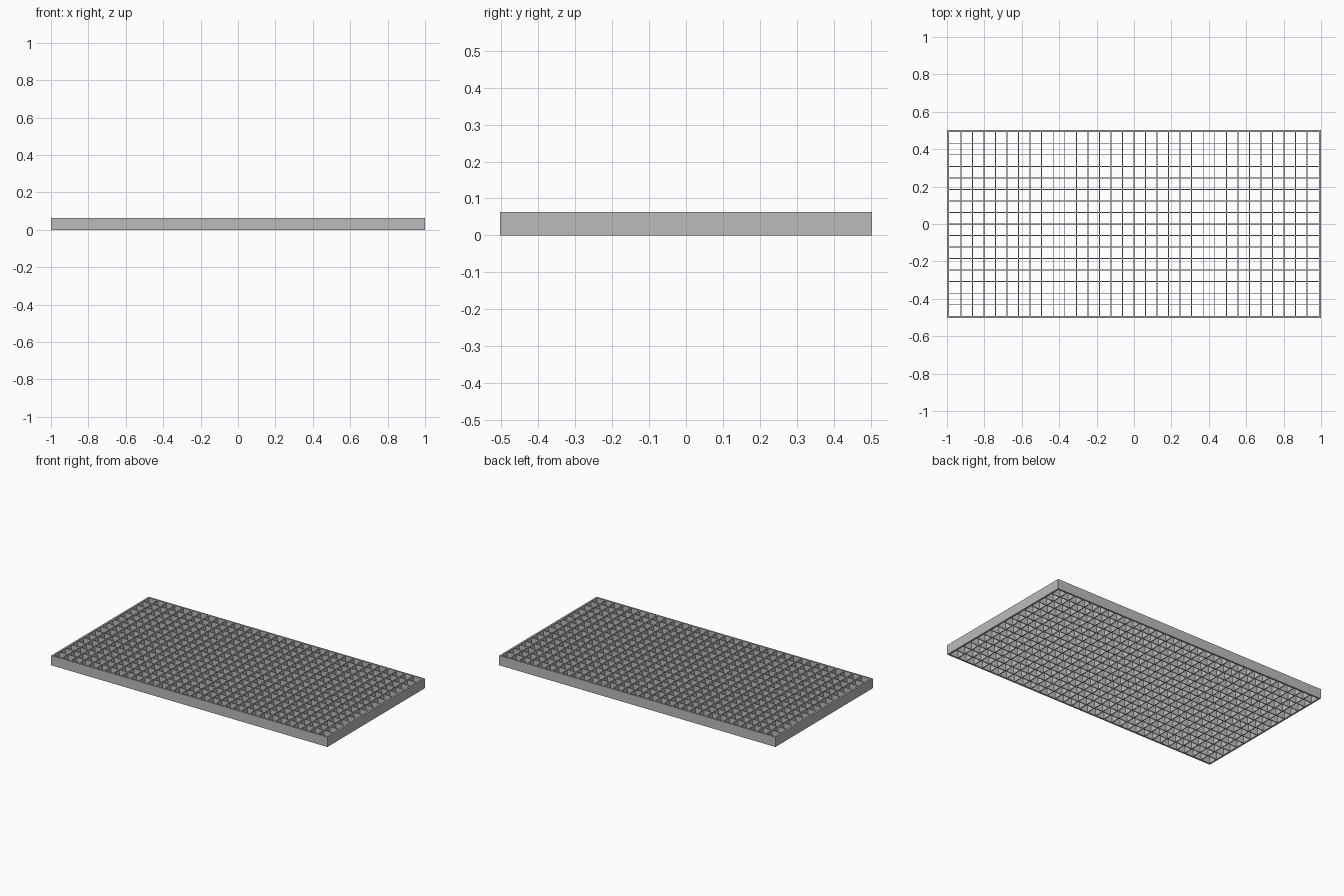
import bpy
import bmesh
from mathutils import Matrix, Vector

cube = bpy.data.objects.get("Cube")
if cube:
    bpy.data.objects.remove(cube, do_unlink=True)

HALF_X, HALF_Y, HEIGHT = 1.0, 0.5035, 0.064
WALL, BLADE, PITCH = 0.0115, 0.005, 0.0617

grey = bpy.data.materials.new("light_grey")
grey.use_nodes = True
colour = (0.5, 0.5, 0.5, 1)
grey.diffuse_color = colour
grey.node_tree.nodes["Principled BSDF"].inputs["Base Color"].default_value = colour


def build(name, boxes):
    """Make one object from (x, y, width, depth) boxes of full height."""
    bm = bmesh.new()
    for x, y, width, depth in boxes:
        place = Matrix.Translation(Vector((x, y, HEIGHT / 2)))
        size = Matrix.Diagonal(Vector((width, depth, HEIGHT, 1)))
        bmesh.ops.create_cube(bm, size=1, matrix=place @ size)
    mesh = bpy.data.meshes.new(name)
    bm.to_mesh(mesh)
    bm.free()
    mesh.materials.append(grey)
    obj = bpy.data.objects.new(name, mesh)
    bpy.context.collection.objects.link(obj)
    return obj


inner_x, inner_y = HALF_X - WALL, HALF_Y - WALL

# Outer frame: end walls run the full depth, long walls fit between them
for side, label in ((1, "left"), (-1, "right")):
    build(label + "_wall", [(side * (HALF_X - WALL / 2), 0, WALL, 2 * HALF_Y)])
for side, label in ((1, "back"), (-1, "front")):
    build(label + "_wall", [(0, side * (HALF_Y - WALL / 2), 2 * inner_x, WALL)])

# Crossing blades that form the open square cells
build("cross_blades", [(i * PITCH, 0, BLADE, 2 * inner_y) for i in range(-15, 16)])
build("long_blades", [(0, j * PITCH, 2 * inner_x, BLADE) for j in range(-7, 8)])
